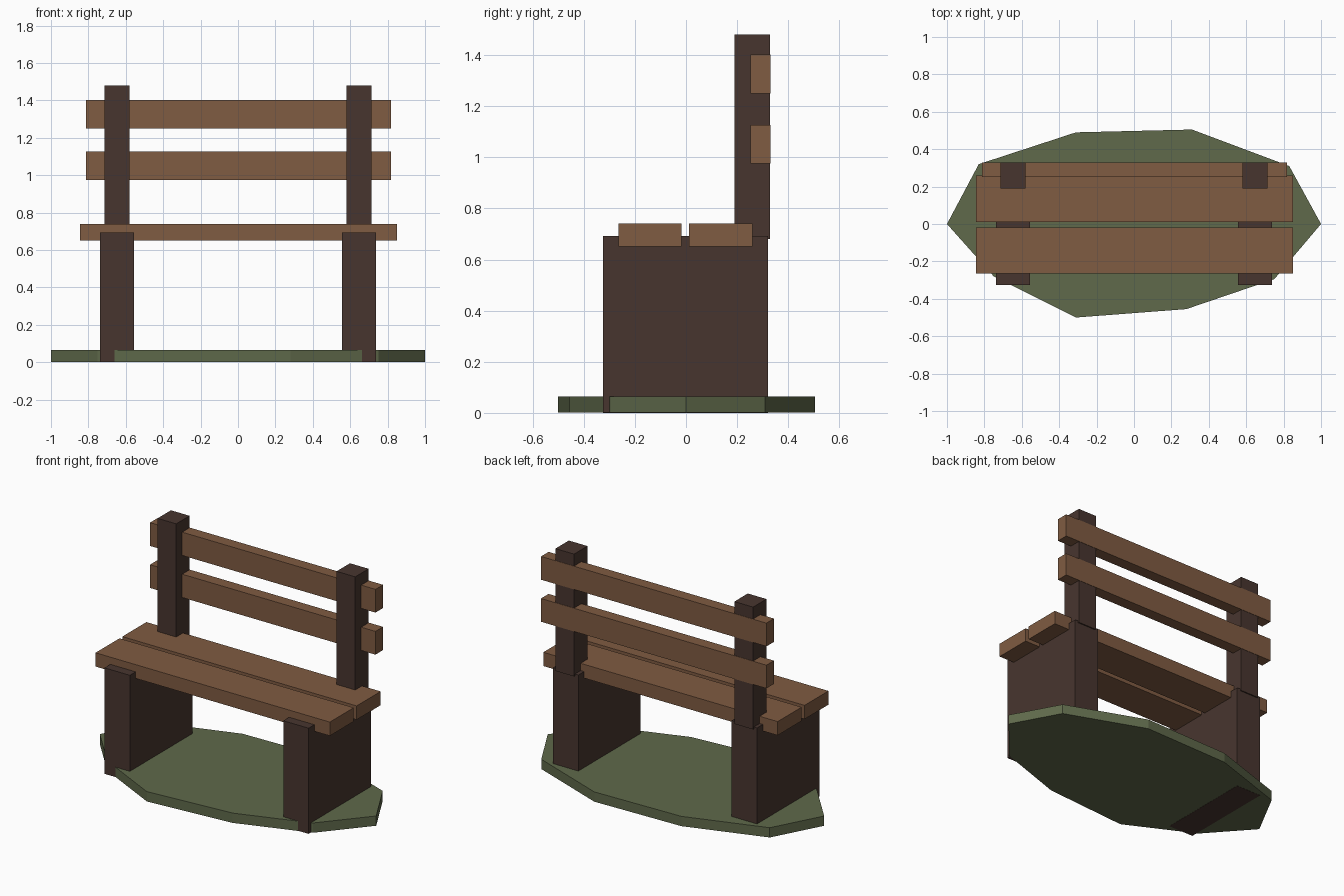
import bpy
import bmesh

if "Cube" in bpy.data.objects:
    bpy.data.objects.remove(bpy.data.objects["Cube"], do_unlink=True)


def material(name, rgb):
    mat = bpy.data.materials.new(name)
    mat.use_nodes = True
    color = (*rgb, 1.0)
    mat.diffuse_color = color
    mat.node_tree.nodes["Principled BSDF"].inputs["Base Color"].default_value = color
    return mat


plank_wood = material("plank_wood", (0.214, 0.106, 0.054))
dark_wood = material("dark_wood", (0.064, 0.036, 0.028))
grass_green = material("grass_green", (0.115, 0.142, 0.070))


def prism(name, outline, z0, z1, mat):
    """Extrude a counter-clockwise outline from z0 up to z1."""
    bm = bmesh.new()
    bottom = bm.faces.new([bm.verts.new((x, y, z0)) for x, y in outline])
    top = bmesh.ops.extrude_face_region(bm, geom=[bottom], use_keep_orig=True)
    verts = [v for v in top["geom"] if isinstance(v, bmesh.types.BMVert)]
    bmesh.ops.translate(bm, verts=verts, vec=(0, 0, z1 - z0))
    bmesh.ops.recalc_face_normals(bm, faces=bm.faces)
    mesh = bpy.data.meshes.new(name)
    bm.to_mesh(mesh)
    bm.free()
    mesh.materials.append(mat)
    obj = bpy.data.objects.new(name, mesh)
    bpy.context.collection.objects.link(obj)
    return obj


def box(name, x, y, z, mat):
    outline = [(x[0], y[0]), (x[1], y[0]), (x[1], y[1]), (x[0], y[1])]
    return prism(name, outline, z[0], z[1], mat)


# Irregular grass patch under the bench
patch = [(-1, 0), (-0.75, -0.28), (-0.31, -0.5), (0.28, -0.455), (0.75, -0.295),
         (1, 0), (0.83, 0.31), (0.31, 0.505), (-0.31, 0.49), (-0.83, 0.32)]
prism("grass_patch", patch, 0.001, 0.065, grass_green)

# Slab legs and back posts on both sides
for side, s, foot in (("left", 1, 0.002), ("right", -1, 0.0)):
    box(f"{side}_leg", sorted((s * 0.555, s * 0.738)), (-0.325, 0.32),
        (foot, 0.693), dark_wood)
    box(f"{side}_back_post", sorted((s * 0.58, s * 0.715)), (0.19, 0.328),
        (0.68, 1.48), dark_wood)

# Seat planks
for name, y in (("front", (-0.265, -0.018)), ("rear", (0.012, 0.26))):
    box(f"{name}_seat_plank", (-0.845, 0.85), y, (0.65, 0.74), plank_wood)

# Backrest slats, set into the rear of the posts
for name, z in (("lower", 0.975), ("upper", 1.25)):
    box(f"{name}_back_slat", (-0.813, 0.818), (0.252, 0.33), (z, z + 0.152), plank_wood)
